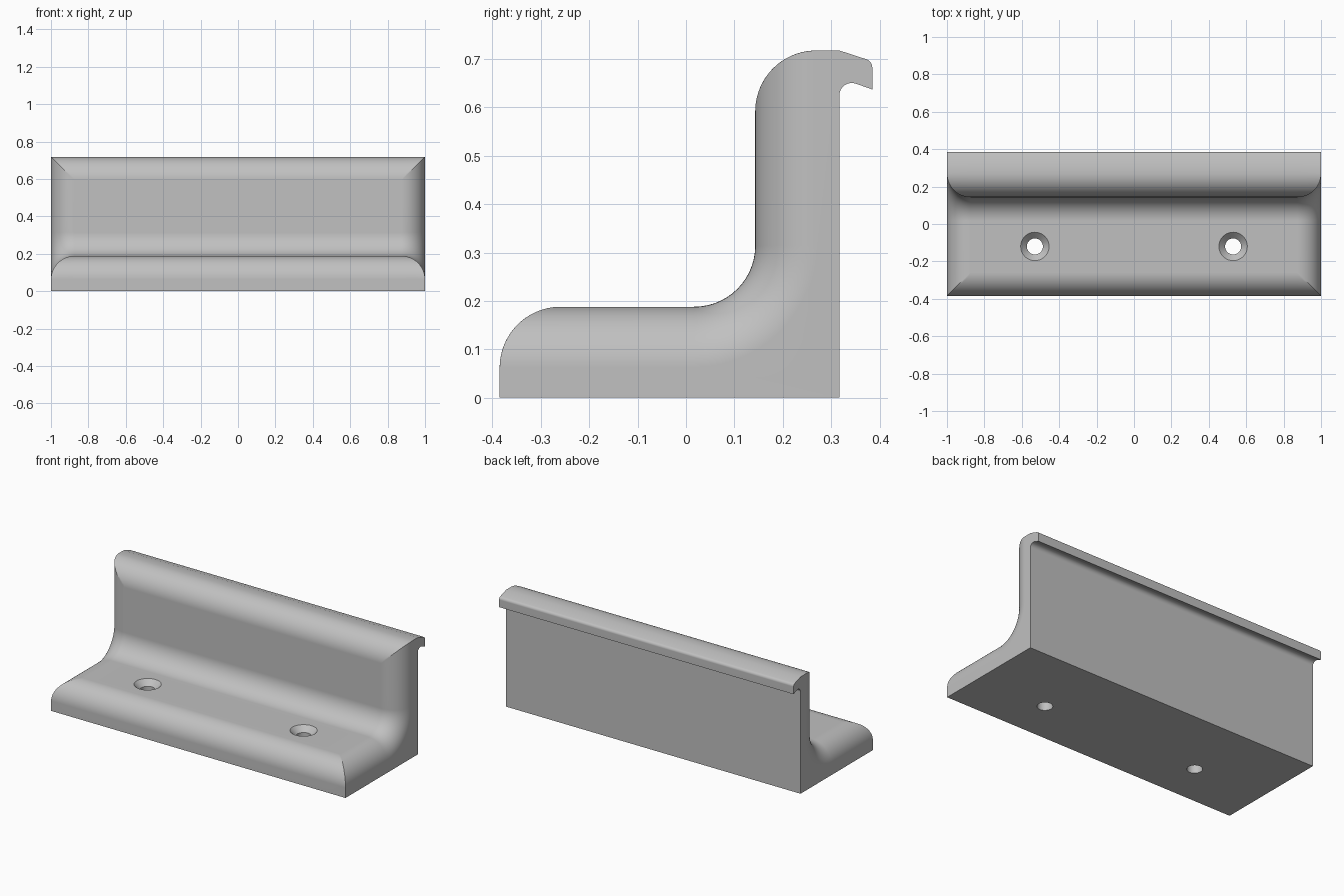
import bpy
import bmesh
from math import sin, cos, acos, asin, pi, radians

cube = bpy.data.objects.get("Cube")
if cube:
    bpy.data.objects.remove(cube, do_unlink=True)

R = 0.126                      # radius shared by all large rounds
TOE, FACE, BACK = -0.385, 0.143, 0.317   # y of toe, upright front, back
FOOT, TOP = 0.188, 0.7175      # height of foot and upright
HALF = 1.0
STEPS = 14

grey = bpy.data.materials.new("light grey")
grey.use_nodes = True
colour = (0.53, 0.53, 0.53, 1)
grey.diffuse_color = colour
grey.node_tree.nodes["Principled BSDF"].inputs["Base Color"].default_value = colour


def arc(cy, cz, r, a0, a1, steps=STEPS):
    angles = [a0 + (a1 - a0) * i / steps for i in range(steps + 1)]
    return [(cy + r * cos(a), cz + r * sin(a)) for a in angles]


def section(d):
    """Side profile with its foot top and upright front set back by d."""
    k = max(0.0, 1 - d / R)
    pts = [(TOE, 0)]
    pts += arc(TOE + R, FOOT - R, R, pi, pi - asin(k))             # toe
    pts += arc(FACE - R, FOOT + R, R + d, -pi / 2, 0)              # inner fillet
    pts += arc(FACE + R, TOP - R, R, pi - acos(k), pi / 2)         # top round
    pts += [(BACK, TOP)]
    pts += arc(0.3665, 0.682, 0.0185, radians(71), 0, 6)           # lip nose
    pts += [(0.385, 0.637)]
    pts += arc(BACK + 0.0255, 0.625, 0.0255, radians(71), pi, 8)   # hook hollow
    pts += [(BACK, 0)]
    return pts


# Bracket body: lofted sections with rounded ends
right = []
for i in range(STEPS + 1):
    t = pi / 2 * i / STEPS
    right.append((HALF - R + R * sin(t), R * (1 - cos(t))))
stations = [(-x, d) for x, d in reversed(right)] + right

bm = bmesh.new()
rings = [[bm.verts.new((x, y, z)) for y, z in section(d)] for x, d in stations]
n = len(rings[0])
for a, b in zip(rings, rings[1:]):
    for j in range(n):
        k = (j + 1) % n
        bm.faces.new((a[j], a[k], b[k], b[j]))
bm.faces.new(rings[0])
bm.faces.new(rings[-1])
bmesh.ops.remove_doubles(bm, verts=bm.verts, dist=0.00002)
bmesh.ops.recalc_face_normals(bm, faces=bm.faces)
mesh = bpy.data.meshes.new("bracket_body")
bm.to_mesh(mesh)
bm.free()
body = bpy.data.objects.new("bracket_body", mesh)
bpy.context.collection.objects.link(body)
mesh.materials.append(grey)


# Countersunk screw holes: turned cutters
def hole_cutter(x):
    sides, bore, head = 40, 0.043, 0.076
    profile = [(bore, -0.1), (bore, FOOT - head + bore), (head, FOOT), (head, FOOT + 0.1)]
    bm = bmesh.new()
    loops = [[bm.verts.new((x + r * cos(2 * pi * i / sides),
                            -0.12 + r * sin(2 * pi * i / sides), z))
              for i in range(sides)] for r, z in profile]
    for a, b in zip(loops, loops[1:]):
        for i in range(sides):
            k = (i + 1) % sides
            bm.faces.new((a[i], a[k], b[k], b[i]))
    bm.faces.new(loops[0])
    bm.faces.new(loops[-1])
    bmesh.ops.recalc_face_normals(bm, faces=bm.faces)
    me = bpy.data.meshes.new("hole_cutter")
    bm.to_mesh(me)
    bm.free()
    me.materials.append(grey)
    ob = bpy.data.objects.new("hole_cutter", me)
    ob.hide_render = True
    bpy.context.collection.objects.link(ob)
    return ob


bpy.ops.object.select_all(action='DESELECT')
body.select_set(True)
bpy.context.view_layer.objects.active = body
for x in (-0.53, 0.53):
    cutter = hole_cutter(x)
    mod = body.modifiers.new("screw_hole", 'BOOLEAN')
    mod.operation = 'DIFFERENCE'
    mod.solver = 'EXACT'
    mod.object = cutter
    bpy.ops.object.modifier_apply(modifier=mod.name)
    bpy.data.objects.remove(cutter, do_unlink=True)

# Smooth rounds, crisp edges
bpy.ops.object.shade_smooth_by_angle(angle=radians(25))
weighted = body.modifiers.new("even_shading", 'WEIGHTED_NORMAL')
weighted.keep_sharp = True
